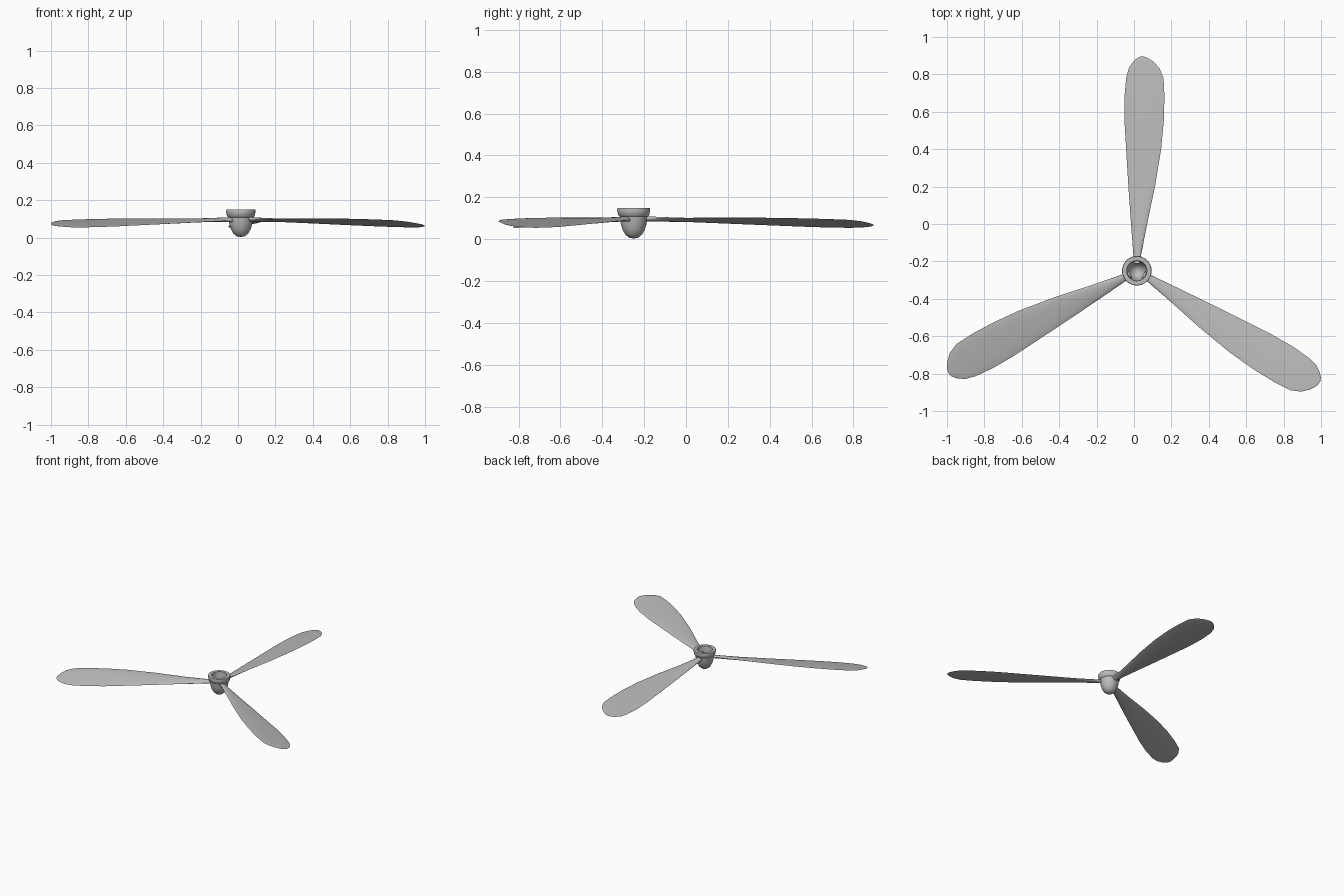
import bpy, bmesh, math
from mathutils import Matrix, Vector

cube = bpy.data.objects.get("Cube")
if cube:
    bpy.data.objects.remove(cube, do_unlink=True)

HUB = Vector((0.015, -0.25, 0))

grey = bpy.data.materials.new("plain grey")
grey.use_nodes = True
colour = (0.5, 0.5, 0.5, 1)
grey.diffuse_color = colour
grey.node_tree.nodes["Principled BSDF"].inputs["Base Color"].default_value = colour


def finish(name, bm, angle):
    bmesh.ops.recalc_face_normals(bm, faces=bm.faces)
    mesh = bpy.data.meshes.new(name)
    bm.to_mesh(mesh)
    bm.free()
    obj = bpy.data.objects.new(name, mesh)
    bpy.context.collection.objects.link(obj)
    mesh.materials.append(grey)
    bpy.ops.object.select_all(action='DESELECT')
    obj.select_set(True)
    bpy.context.view_layer.objects.active = obj
    bpy.ops.object.shade_smooth_by_angle(angle=math.radians(angle))
    return obj


# Hub: bullet nose, stepped collar and hollow bowl, as (radius, height)
profile = [(0, 0.003), (0.022, 0.007), (0.04, 0.022), (0.053, 0.045), (0.062, 0.075),
           (0.066, 0.108), (0.074, 0.115), (0.079, 0.14), (0.077, 0.15), (0.054, 0.15),
           (0.052, 0.11), (0.046, 0.075), (0.033, 0.048), (0.017, 0.035), (0, 0.031)]
bm = bmesh.new()
verts = [bm.verts.new((r, 0, z)) for r, z in profile]
edges = [bm.edges.new(pair) for pair in zip(verts, verts[1:])]
bmesh.ops.spin(bm, geom=verts + edges, cent=(0, 0, 0), axis=(0, 0, 1),
               angle=math.tau, steps=32)
bmesh.ops.remove_doubles(bm, verts=bm.verts, dist=0.0005)
finish("hub", bm, 40).location = HUB

# Blade sections: distance from hub, low edge, high edge, half thickness
sections = [(0.04, -0.018, 0.018, 0.013), (0.08, -0.018, 0.022, 0.012),
            (0.25, -0.031, 0.055, 0.006), (0.45, -0.045, 0.097, 0.005),
            (0.65, -0.057, 0.130, 0.005), (0.80, -0.066, 0.144, 0.004),
            (0.93, -0.066, 0.148, 0.004), (1.03, -0.057, 0.143, 0.003),
            (1.085, -0.042, 0.120, 0.003), (1.12, -0.018, 0.086, 0.002),
            (1.138, 0.003, 0.058, 0.002), (1.145, 0.02, 0.04, 0.001)]
SIDES = 14
TILT = 0.19


def blade(name, turn):
    bm = bmesh.new()
    rings = []
    for dist, low, high, thick in sections:
        ring = []
        for i in range(SIDES):
            a = math.tau * i / SIDES
            x = (low + high) / 2 + (high - low) / 2 * math.cos(a)
            z = 0.098 - 0.032 * dist + TILT * x + thick * math.sin(a)
            ring.append(bm.verts.new((x, dist, z)))
        rings.append(ring)
    for a, b in zip(rings, rings[1:]):
        for i in range(SIDES):
            j = (i + 1) % SIDES
            bm.faces.new((a[i], a[j], b[j], b[i]))
    bm.faces.new(rings[0])
    bm.faces.new(rings[-1])
    bm.transform(Matrix.Rotation(turn, 4, 'Z'))
    finish(name, bm, 50).location = HUB


for k, side in enumerate(("back", "right", "left")):
    blade(side + "_blade", math.tau * k / 3)
